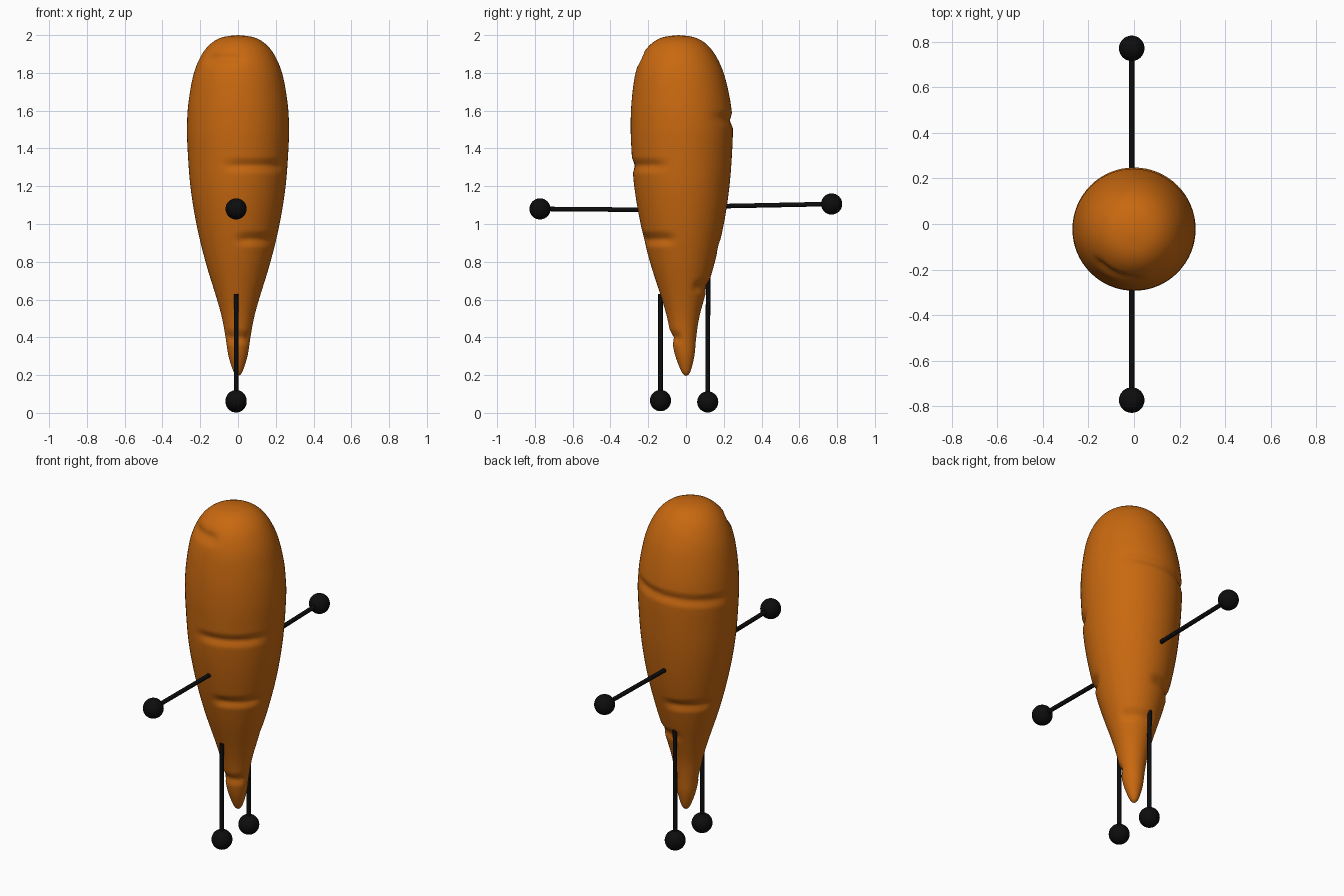
import bpy, bmesh, math
from mathutils import Vector

if "Cube" in bpy.data.objects:
    bpy.data.objects.remove(bpy.data.objects["Cube"])


def material(name, col):
    m = bpy.data.materials.new(name)
    m.diffuse_color = (*col, 1)
    m.use_nodes = True
    m.node_tree.nodes["Principled BSDF"].inputs["Base Color"].default_value = m.diffuse_color
    return m


ORANGE = material("carrot orange", (0.58, 0.14, 0.005))
BLACK = material("black", (0.004, 0.004, 0.004))

# Root outline: height, radius, y of the section centre
PROFILE = [
    (0.195, 0.0, 0.0), (0.215, 0.022, 0.0), (0.30, 0.050, -0.006),
    (0.40, 0.066, -0.012), (0.50, 0.084, -0.015), (0.60, 0.111, -0.016),
    (0.80, 0.172, -0.019), (1.00, 0.220, -0.020), (1.20, 0.252, -0.022),
    (1.40, 0.267, -0.022), (1.53, 0.270, -0.023), (1.66, 0.260, -0.027),
    (1.80, 0.233, -0.034), (1.90, 0.190, -0.038), (1.96, 0.138, -0.039),
    (1.99, 0.078, -0.039), (2.0, 0.0, -0.039),
]

# Creases: height, centre angle, half width (degrees), depth, tilt
CREASES = [
    (1.31, -62, 48, 0.016, 0.0), (0.92, -52, 44, 0.018, 0.0),
    (0.40, -85, 85, 0.014, 0.0), (1.54, 108, 76, 0.014, -0.03),
    (1.875, 247, 36, 0.016, 0.0), (0.67, 65, 45, 0.014, 0.0),
    (0.88, 125, 45, 0.016, 0.0),
]


def catmull(p0, p1, p2, p3, t):
    return [0.5 * (2 * b + (c - a) * t + (2 * a - 5 * b + 4 * c - d) * t * t
                   + (3 * b - a - 3 * c + d) * t ** 3)
            for a, b, c, d in zip(p0, p1, p2, p3)]


def crease_depth(z, ang):
    total = 0
    for cz, ca, half, depth, tilt in CREASES:
        d = (math.degrees(ang) - ca + 180) % 360 - 180
        if abs(d) < half:
            fade = min(1, 2.5 * (1 - abs(d) / half))
            v = max(0, 1 - abs(z - cz - tilt * d / half) / 0.04)
            total += depth * fade * v
    return total


# Carrot body, lathed with creases pressed in
def build_body(sides=64):
    rings = []
    n = len(PROFILE)
    for i in range(n - 1):
        a, d = PROFILE[max(i - 1, 0)], PROFILE[min(i + 2, n - 1)]
        b, c = PROFILE[i], PROFILE[i + 1]
        steps = max(3, round((c[0] - b[0]) / 0.012))
        rings += [catmull(a, b, c, d, k / steps) for k in range(steps)]
    bm = bmesh.new()
    loops = []
    for z, r, cy in rings[1:]:
        loop = []
        for s in range(sides):
            a = 2 * math.pi * s / sides
            rr = max(0.004, r - crease_depth(z, a))
            loop.append(bm.verts.new((rr * math.cos(a), cy + rr * math.sin(a), z)))
        loops.append(loop)
    for lo, hi in zip(loops, loops[1:]):
        for s in range(sides):
            t = (s + 1) % sides
            bm.faces.new((lo[s], lo[t], hi[t], hi[s]))
    for loop, p, flip in ((loops[0], PROFILE[0], True), (loops[-1], PROFILE[-1], False)):
        tip = bm.verts.new((0, p[2], p[0]))
        for s in range(sides):
            pair = (loop[s], loop[(s + 1) % sides])
            bm.faces.new((pair[1], pair[0], tip) if flip else (pair[0], pair[1], tip))
    me = bpy.data.meshes.new("carrot_body")
    bm.to_mesh(me)
    bm.free()
    me.materials.append(ORANGE)
    me.shade_smooth()
    bpy.context.collection.objects.link(bpy.data.objects.new("carrot_body", me))


# Thin stick limb with a ball at its end
def limb(name, end_name, start, end, ball_r=0.056):
    a, b = Vector(start), Vector(end)
    bpy.ops.mesh.primitive_cylinder_add(vertices=16, radius=0.012,
                                        depth=(b - a).length, location=(a + b) / 2)
    stick = bpy.context.object
    stick.rotation_euler = (b - a).to_track_quat('Z', 'Y').to_euler()
    stick.name = name
    stick.data.materials.append(BLACK)
    bpy.ops.object.shade_smooth_by_angle()
    bpy.ops.mesh.primitive_uv_sphere_add(segments=32, ring_count=16,
                                         radius=ball_r, location=end)
    ball = bpy.context.object
    ball.name = end_name
    ball.data.materials.append(BLACK)
    bpy.ops.object.shade_smooth()


build_body()
X = -0.01
limb("front_arm", "front_hand", (X, -0.20, 1.075), (X, -0.773, 1.08))
limb("back_arm", "back_hand", (X, 0.17, 1.094), (X, 0.771, 1.106))
limb("front_leg", "front_foot", (X, -0.135, 0.63), (X, -0.135, 0.065))
limb("back_leg", "back_foot", (X, 0.117, 0.72), (X, 0.115, 0.058))
